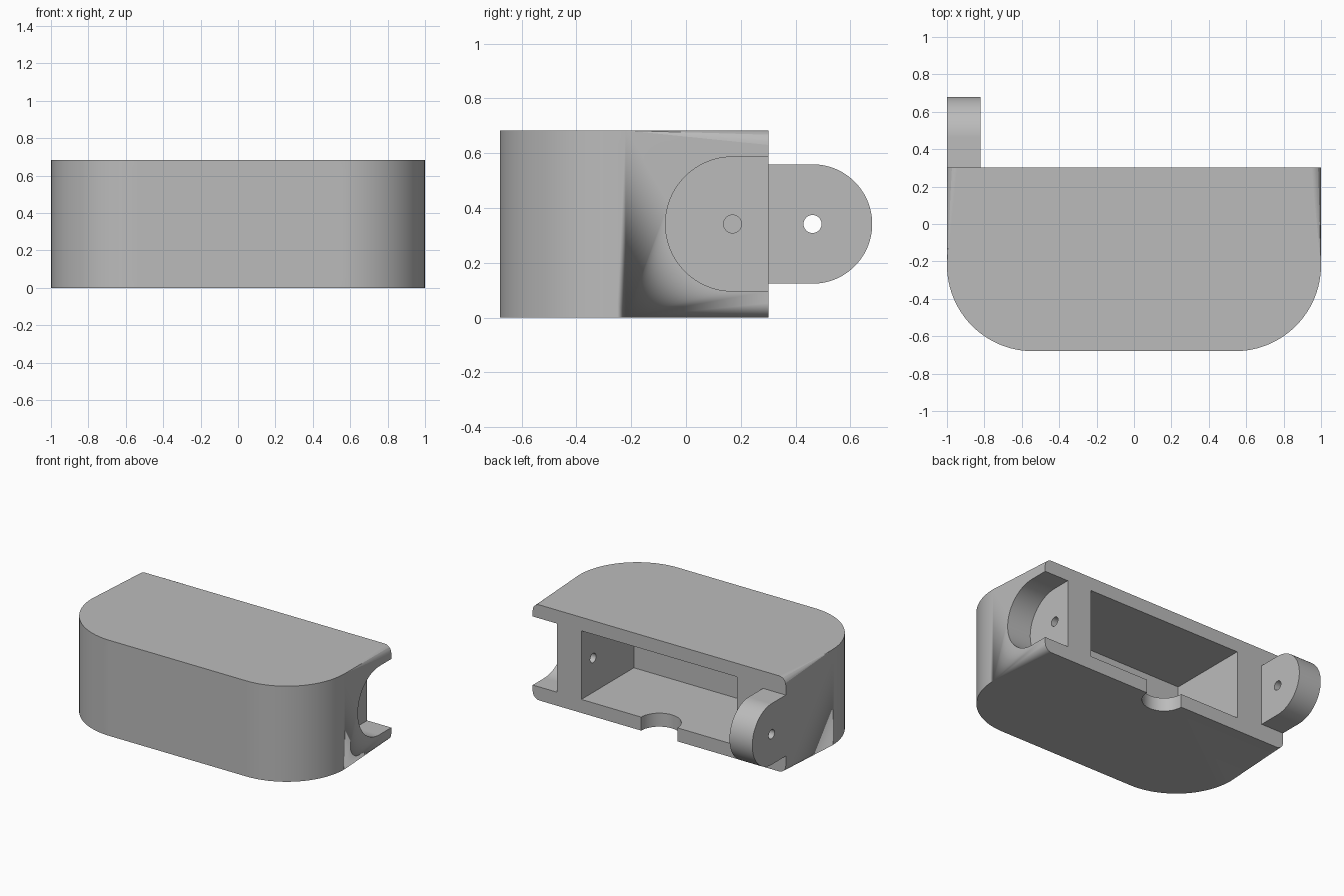
import bpy, bmesh
from math import sin, cos, radians

if "Cube" in bpy.data.objects:
    bpy.data.objects.remove(bpy.data.objects["Cube"], do_unlink=True)

GREY = (0.5, 0.5, 0.5, 1.0)
grey = bpy.data.materials.new("plain_grey")
grey.use_nodes = True
grey.diffuse_color = GREY
grey.node_tree.nodes["Principled BSDF"].inputs["Base Color"].default_value = GREY

BACK, FRONT, HEIGHT = 0.302, -0.68, 0.683
MID = HEIGHT / 2


def arc(cu, cv, r, start, end, steps=24):
    """Points on an arc, in degrees, both ends included."""
    angles = [radians(start + (end - start) * i / steps) for i in range(steps + 1)]
    return [(cu + r * cos(a), cv + r * sin(a)) for a in angles]


def circle(cu, cv, r, steps=48):
    return arc(cu, cv, r, 0, 360, steps)[:-1]


def prism(name, outline, axis, low, high, round_edges=0.0):
    """Extrude a (y, z) outline along x, or an (x, y) outline along z."""
    bm = bmesh.new()
    place = (lambda u, v, d: (d, u, v)) if axis == "x" else (lambda u, v, d: (u, v, d))
    a = [bm.verts.new(place(u, v, low)) for u, v in outline]
    b = [bm.verts.new(place(u, v, high)) for u, v in outline]
    bm.faces.new(a[::-1])
    bm.faces.new(b)
    n = len(a)
    for i in range(n):
        j = (i + 1) % n
        bm.faces.new((a[i], a[j], b[j], b[i]))
    if round_edges:
        # round the rims, leaving the back edges sharp
        rims = [e for e in bm.edges
                if abs(e.verts[0].co.z - e.verts[1].co.z) < 1e-5
                and min(v.co.y for v in e.verts) < BACK - 1e-4]
        bmesh.ops.bevel(bm, geom=rims, offset=round_edges, segments=6,
                        profile=0.5, affect='EDGES', clamp_overlap=False)
    bmesh.ops.recalc_face_normals(bm, faces=bm.faces)
    mesh = bpy.data.meshes.new(name)
    bm.to_mesh(mesh)
    bm.free()
    mesh.materials.append(grey)
    obj = bpy.data.objects.new(name, mesh)
    bpy.context.collection.objects.link(obj)
    return obj


def activate(obj):
    bpy.ops.object.select_all(action='DESELECT')
    obj.select_set(True)
    bpy.context.view_layer.objects.active = obj


def cut(obj, cutter):
    activate(obj)
    mod = obj.modifiers.new("cut", 'BOOLEAN')
    mod.operation, mod.solver, mod.object = 'DIFFERENCE', 'EXACT', cutter
    bpy.ops.object.modifier_apply(modifier=mod.name)
    bpy.data.objects.remove(cutter, do_unlink=True)


def finish(obj):
    activate(obj)
    bpy.ops.object.shade_smooth_by_angle(angle=radians(30))
    obj.modifiers.new("even_shading", 'WEIGHTED_NORMAL').keep_sharp = True


# housing: flat back, large rounded front corners, soft top and bottom rims
R = 0.46
plan = ([(1, BACK), (-1, BACK)]
        + arc(R - 1, FRONT + R, R, 180, 270)
        + arc(1 - R, FRONT + R, R, 270, 360))
housing = prism("housing", plan, "z", 0, HEIGHT, round_edges=0.053)

# cavity open to the back
low, high = MID - 0.245, MID + 0.245
cut(housing, prism("cavity_cutter",
                   [(-0.29, low), (0.5, low), (0.5, high), (-0.29, high)],
                   "x", -0.615, 0.615))

# rounded pocket in the left side that receives a matching lug
pocket = arc(0.17, MID, 0.245, 90, 270, 48) + [(0.5, low), (0.5, high)]
cut(housing, prism("pocket_cutter", pocket, "x", 0.81, 1.2))

# pin hole from the pocket into the cavity
cut(housing, prism("pin_hole_cutter", circle(0.17, MID, 0.033, 24), "x", 0.5, 0.9))

# half-round cable notch in the floor
cut(housing, prism("cable_notch_cutter", circle(0, BACK, 0.143), "z", -0.2, 0.2))
finish(housing)

# hinge lug on the right side, with its pin hole
r = 0.218
lug_side = arc(0.462, MID, r, -90, 90, 48) + [(BACK, MID + r), (BACK, MID - r)]
lug = prism("hinge_lug", lug_side, "x", -1, -0.82)
cut(lug, prism("lug_hole_cutter", circle(0.462, MID, 0.033, 24), "x", -1.2, -0.6))
finish(lug)
